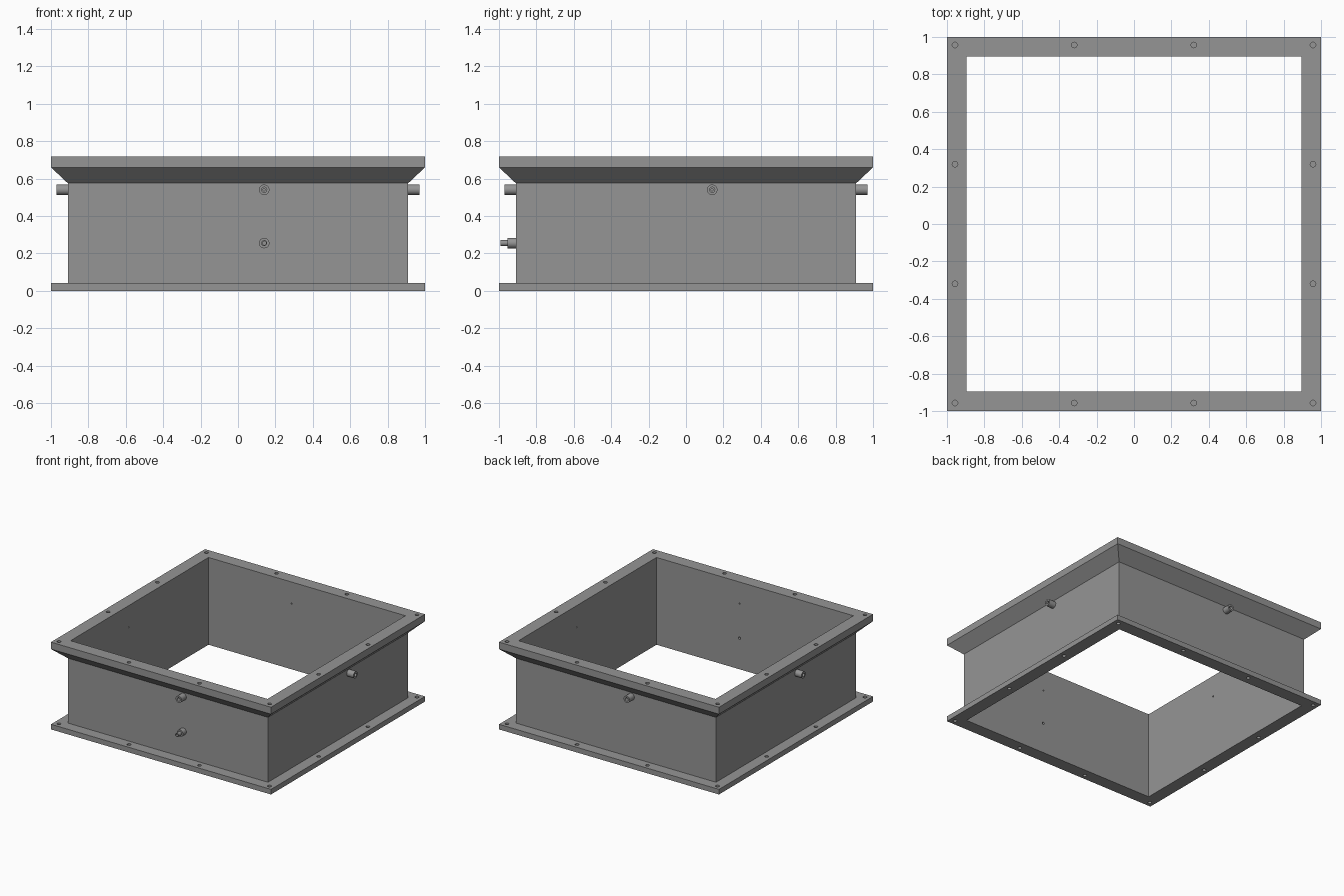
import bpy, bmesh
from math import pi, cos, sin
from mathutils import Matrix, Vector

cube = bpy.data.objects.get("Cube")
if cube:
    bpy.data.objects.remove(cube)

# One flat grey for every part
steel = bpy.data.materials.new("steel_grey")
steel.use_nodes = True
GREY = (0.3, 0.3, 0.3, 1)
steel.diffuse_color = GREY
steel.node_tree.nodes["Principled BSDF"].inputs["Base Color"].default_value = GREY

WALL, INNER = 0.91, 0.895
PORT_X, PORT_Z, DRAIN_Z = 0.14, 0.54, 0.255


def make_object(name, bm):
    bmesh.ops.recalc_face_normals(bm, faces=bm.faces)
    mesh = bpy.data.meshes.new(name)
    bm.to_mesh(mesh)
    bm.free()
    mesh.materials.append(steel)
    obj = bpy.data.objects.new(name, mesh)
    bpy.context.collection.objects.link(obj)
    return obj


def sweep(name, profile, sides, turn=0.0, scale=1.0):
    """Spin a closed (radius, height) profile around z."""
    bm = bmesh.new()
    rings = []
    for i in range(sides):
        a = turn + 2 * pi * i / sides
        rings.append([bm.verts.new((r * scale * cos(a), r * scale * sin(a), z))
                      for r, z in profile])
    n = len(profile)
    for i in range(sides):
        a, b = rings[i], rings[(i + 1) % sides]
        for j in range(n):
            k = (j + 1) % n
            bm.faces.new((a[j], b[j], b[k], a[k]))
    return make_object(name, bm)


def smooth(obj):
    bpy.ops.object.select_all(action='DESELECT')
    obj.select_set(True)
    bpy.context.view_layer.objects.active = obj
    bpy.ops.object.shade_smooth_by_angle()


# Square frame: bottom flange, wall, flared top rim
frame_profile = [(INNER, 0), (1, 0), (1, 0.042), (WALL, 0.042), (WALL, 0.575),
                 (1, 0.66), (1, 0.717), (INNER, 0.717)]
frame = sweep("frame", frame_profile, 4, pi / 4, 2 ** 0.5)

# Cutters for bolt holes and wall bores
cut = bmesh.new()


def add_cutter(radius, depth, matrix):
    bmesh.ops.create_cone(cut, cap_ends=True, segments=20, radius1=radius,
                          radius2=radius, depth=depth, matrix=matrix)


EDGE = 0.957
for i in range(4):
    spin = Matrix.Rotation(i * pi / 2, 4, 'Z')
    for x in (-EDGE, -0.32, 0.32):
        for z, depth in ((0.02, 0.12), (0.717, 0.11)):
            add_cutter(0.015, depth, spin @ Matrix.Translation((x, -EDGE, z)))
    bores = [(PORT_Z, 0.006)] + ([(DRAIN_Z, 0.010)] if i == 0 else [])
    for z, radius in bores:
        add_cutter(radius, 0.1, spin @ Matrix.Translation((PORT_X, -0.9, z))
                   @ Matrix.Rotation(pi / 2, 4, 'X'))
cutters = make_object("hole_cutters", cut)
cutters.hide_render = True

mod = frame.modifiers.new("holes", 'BOOLEAN')
mod.operation = 'DIFFERENCE'
mod.solver = 'EXACT'
mod.object = cutters
bpy.ops.object.select_all(action='DESELECT')
frame.select_set(True)
bpy.context.view_layer.objects.active = frame
bpy.ops.object.modifier_apply(modifier=mod.name)
bpy.data.objects.remove(cutters)


def place(obj, quarter, z):
    """Stand a nozzle on one of the four walls, pointing outwards."""
    obj.data.transform(Matrix.Rotation(quarter * pi / 2, 4, 'Z')
                       @ Matrix.Translation((PORT_X, -WALL, z))
                       @ Matrix.Rotation(pi / 2, 4, 'X'))
    smooth(obj)


# Upper nozzle on every wall, with a stepped bore
port_profile = [(0.006, 0), (0.028, 0), (0.028, 0.06), (0.014, 0.06),
                (0.014, 0.02), (0.006, 0.02)]
for i, side in enumerate(("front", "left", "back", "right")):
    place(sweep(side + "_nozzle", port_profile, 24), i, PORT_Z)

# Lower stepped nozzle on the front wall
drain_profile = [(0.010, 0), (0.028, 0), (0.028, 0.044), (0.016, 0.044),
                 (0.016, 0.083), (0.010, 0.083)]
place(sweep("front_lower_nozzle", drain_profile, 24), 0, DRAIN_Z)
